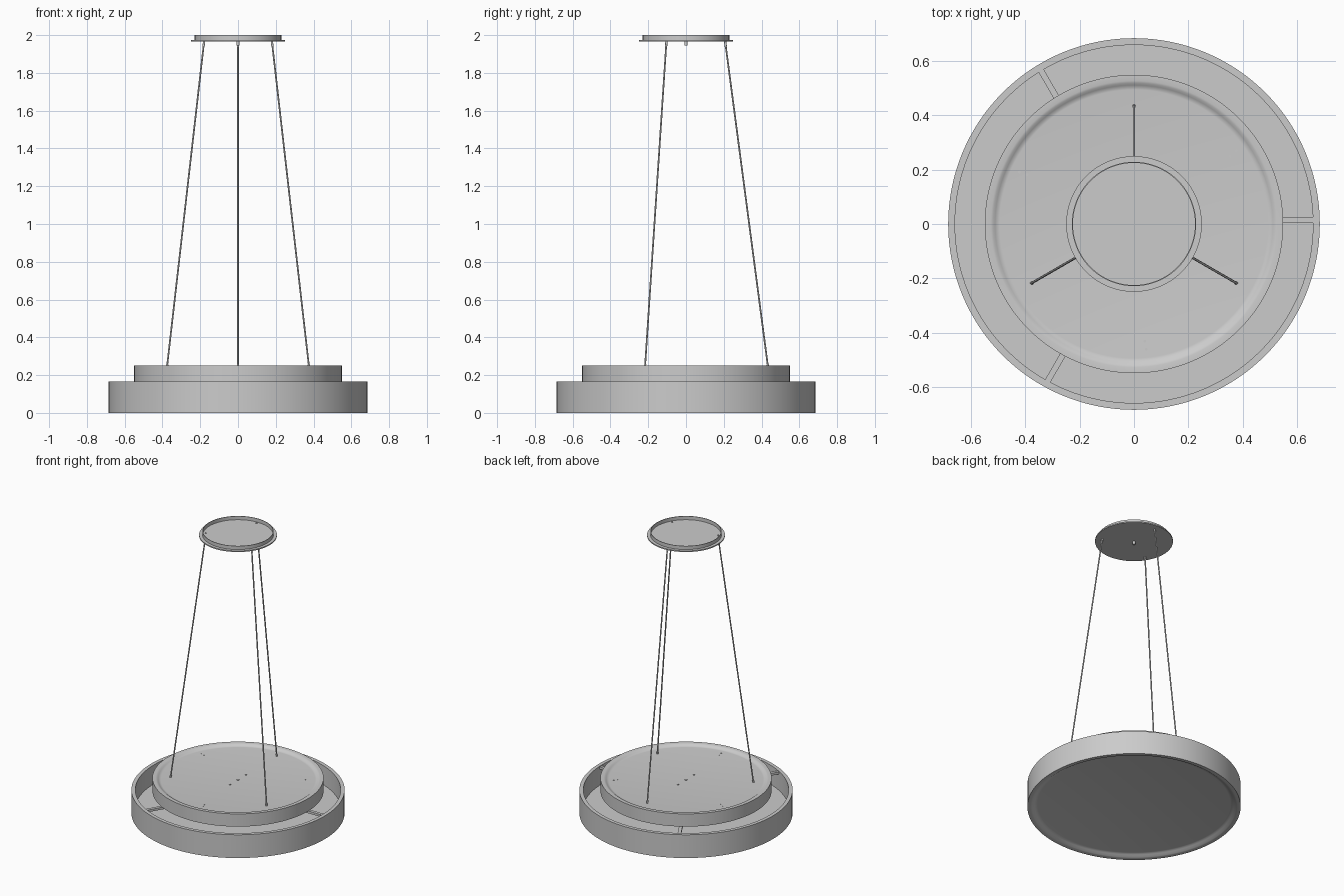
import bpy, bmesh
from math import radians, cos, sin
from mathutils import Vector, Matrix

cube = bpy.data.objects.get("Cube")
if cube:
    bpy.data.objects.remove(cube, do_unlink=True)

# Single painted metal colour
paint = bpy.data.materials.new("light_grey")
paint.use_nodes = True
GREY = (0.6, 0.6, 0.6, 1)
paint.diffuse_color = GREY
paint.node_tree.nodes["Principled BSDF"].inputs["Base Color"].default_value = GREY


def finish(name, bm):
    """Turn a bmesh into a named, painted object with sharp creases."""
    bmesh.ops.remove_doubles(bm, verts=bm.verts, dist=1e-5)
    bmesh.ops.recalc_face_normals(bm, faces=bm.faces)
    mesh = bpy.data.meshes.new(name)
    bm.to_mesh(mesh)
    bm.free()
    mesh.materials.append(paint)
    obj = bpy.data.objects.new(name, mesh)
    bpy.context.collection.objects.link(obj)
    bpy.ops.object.select_all(action='DESELECT')
    obj.select_set(True)
    bpy.context.view_layer.objects.active = obj
    bpy.ops.object.shade_smooth_by_angle(angle=radians(30))
    return obj


def lathe(name, profile, steps=128):
    """Spin a radius/height profile around the vertical axis."""
    bm = bmesh.new()
    verts = [bm.verts.new((r, 0, z)) for r, z in profile]
    edges = [bm.edges.new(pair) for pair in zip(verts, verts[1:])]
    bmesh.ops.spin(bm, geom=verts + edges, cent=(0, 0, 0), axis=(0, 0, 1),
                   angle=radians(360), steps=steps)
    return finish(name, bm)


def rod(name, start, end, radius, sides=16):
    """Solid cylinder between two points."""
    start, end = Vector(start), Vector(end)
    axis = end - start
    matrix = (Matrix.Translation((start + end) / 2)
              @ axis.to_track_quat('Z', 'Y').to_matrix().to_4x4())
    bm = bmesh.new()
    bmesh.ops.create_cone(bm, cap_ends=True, segments=sides, radius1=radius,
                          radius2=radius, depth=axis.length, matrix=matrix)
    return finish(name, bm)


def polar(radius, degrees, z):
    a = radians(degrees)
    return Vector((radius * cos(a), radius * sin(a), z))


# Outer shade ring with its recessed diffuser
lathe("outer_shade", [
    (0, 0.03), (0.66, 0.03), (0.66, 0.165), (0.685, 0.165), (0.685, 0),
    (0.665, 0), (0.655, 0.003), (0.64, 0.013), (0.63, 0.018), (0.62, 0.02), (0, 0.02)])

# Inner drum with a shallow dished top
DISH = 0.236
lathe("inner_drum", [
    (0, DISH), (0.495, DISH), (0.503, 0.237), (0.512, 0.242), (0.52, 0.248),
    (0.528, 0.25), (0.55, 0.25), (0.55, 0.16), (0, 0.16)])

# Ceiling canopy, an open cup on a thin flange
lathe("ceiling_canopy", [
    (0, 1.975), (0.225, 1.975), (0.225, 2), (0.229, 2), (0.229, 1.975),
    (0.25, 1.975), (0.25, 1.967), (0, 1.967)])
rod("canopy_nub", (0, 0, 1.945), (0, 0, 1.97), 0.009)

for i in range(3):
    # Flat spokes joining the ring to the drum
    angle = 120 * i
    bm = bmesh.new()
    place = (Matrix.Rotation(radians(angle), 4, 'Z')
             @ Matrix.Translation((0.585, 0.014, 0.152))
             @ Matrix.Diagonal((0.16, 0.022, 0.016, 1)))
    bmesh.ops.create_cube(bm, size=1, matrix=place)
    finish(f"spoke_{i + 1}", bm)

    # Suspension cables with end ferrules
    angle = 90 + 120 * i
    top, foot = polar(0.207, angle, 1.968), polar(0.435, angle, DISH)
    along = (foot - top).normalized()
    rod(f"cable_{i + 1}", top, foot, 0.0045)
    rod(f"upper_ferrule_{i + 1}", top, top + along * 0.03, 0.006)
    rod(f"lower_ferrule_{i + 1}", foot - along * 0.02, foot, 0.006)
    rod(f"cable_stop_{i + 1}", polar(0.208, angle, 1.97), polar(0.208, angle, 1.98), 0.006)

    # Paired screws on the drum top
    for r, turn in ((0.434, -84.7), (0.464, -84.4)):
        spot = polar(r, turn + 120 * i, DISH)
        rod(f"drum_screw_{i + 1}", spot, spot + Vector((0, 0, 0.002)), 0.005)

# Centre screws on the drum top
for y, r in ((0, 0.01), (-0.09, 0.006), (0.09, 0.006)):
    rod("centre_screw", (0, y, DISH), (0, y, DISH + 0.004), r)
